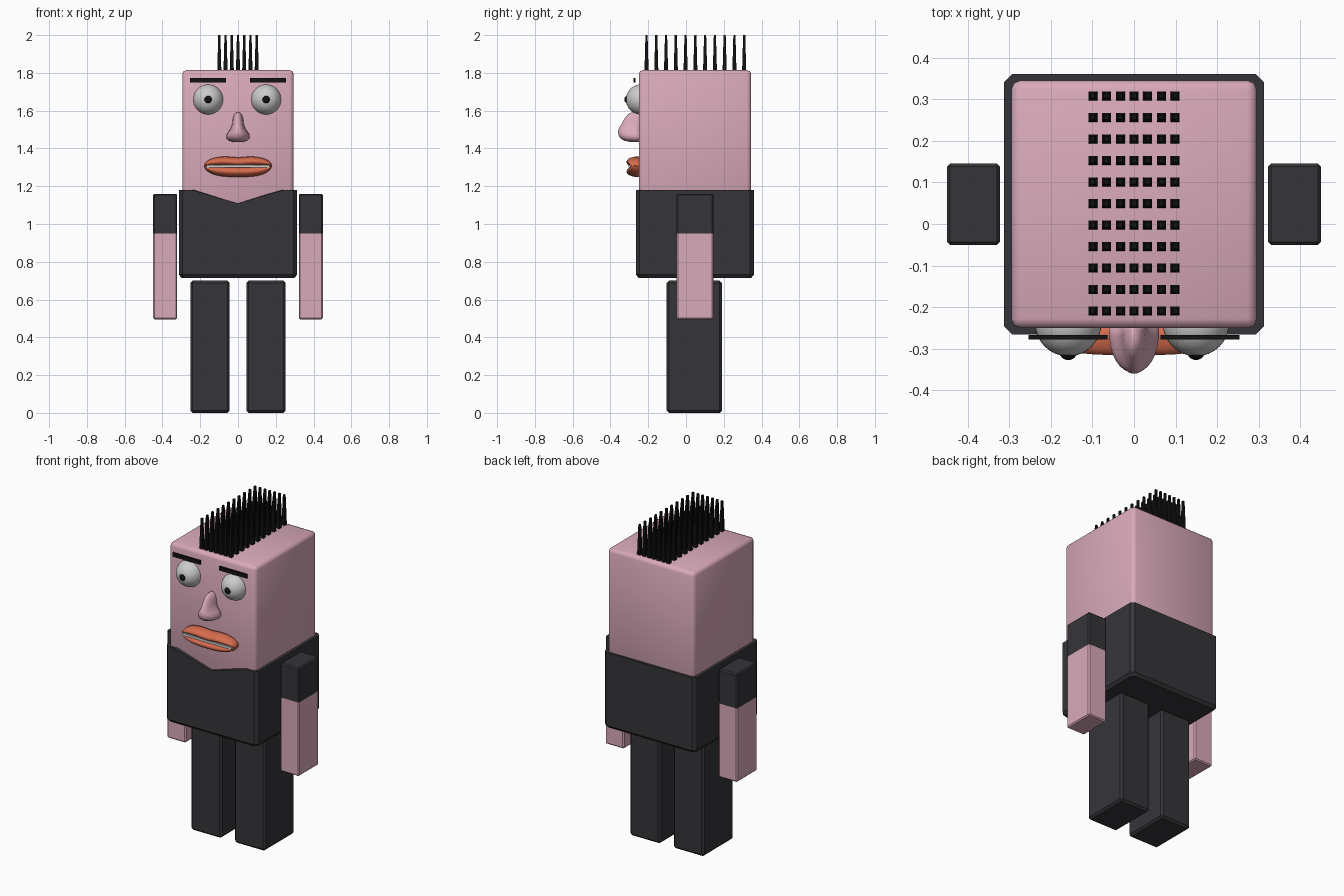
import bpy, bmesh
from math import sin, cos, pi, copysign
from mathutils import Matrix, Vector

if "Cube" in bpy.data.objects:
    bpy.data.objects.remove(bpy.data.objects["Cube"])


def material(name, rgb):
    m = bpy.data.materials.new(name)
    m.diffuse_color = (*rgb, 1)
    m.use_nodes = True
    m.node_tree.nodes["Principled BSDF"].inputs["Base Color"].default_value = m.diffuse_color
    return m


SKIN = material("skin", (0.70, 0.40, 0.49))
DARK = material("dark_cloth", (0.035, 0.035, 0.042))
LIPS = material("lips", (0.68, 0.15, 0.075))
BLACK = material("black", (0.006, 0.006, 0.006))


def finish(name, bm, mats=(), smooth=False):
    bmesh.ops.recalc_face_normals(bm, faces=bm.faces)
    me = bpy.data.meshes.new(name)
    bm.to_mesh(me)
    bm.free()
    for m in mats:
        me.materials.append(m)
    for p in me.polygons:
        p.use_smooth = smooth
    ob = bpy.data.objects.new(name, me)
    bpy.context.collection.objects.link(ob)
    return ob


def box_bm(lo, hi, bevel=0.0, segments=1):
    bm = bmesh.new()
    lo, hi = Vector(lo), Vector(hi)
    bmesh.ops.create_cube(bm, size=1, matrix=Matrix.Translation((lo + hi) / 2)
                          @ Matrix.Diagonal((*(hi - lo), 1)))
    if bevel:
        bmesh.ops.bevel(bm, geom=bm.edges[:], offset=bevel, segments=segments,
                        profile=0.5, affect='EDGES')
    return bm


def loft(rings, cap_start=True, cap_end=True):
    bm = bmesh.new()
    vs = [[bm.verts.new(p) for p in r] for r in rings]
    n = len(vs[0])
    for a, b in zip(vs, vs[1:]):
        for i in range(n):
            j = (i + 1) % n
            bm.faces.new((a[i], a[j], b[j], b[i]))
    if cap_start:
        bm.faces.new(vs[0])
    if cap_end:
        bm.faces.new(vs[-1])
    return bm


def ball(name, centre, radii, mats=()):
    bm = bmesh.new()
    bmesh.ops.create_uvsphere(bm, u_segments=32, v_segments=20, radius=1,
                              matrix=Matrix.Translation(centre) @ Matrix.Diagonal((*radii, 1)))
    return finish(name, bm, mats, True)


# Head, reaching down into the torso
finish("head", box_bm((-0.295, -0.25, 1.05), (0.295, 0.345, 1.815), 0.022, 2), [SKIN], True)

# Torso: chamfered box with a V neckline in front and an open top filled by the head
CY = 0.0475


def torso_ring(scale, z, v_z):
    w, d, c = 0.313, 0.3125, 0.02
    pts = [(-w + c, -d), (-0.245, -d), (0, -d), (0.245, -d), (w - c, -d), (w, -d + c),
           (w, d - c), (w - c, d), (-w + c, d), (-w, d - c), (-w, -d + c)]
    return [(x * scale, CY + y * scale, v_z if x == 0 else z) for x, y in pts]


finish("torso", loft([torso_ring(0.955, 0.715, 0.715), torso_ring(1, 0.732, 0.732),
                      torso_ring(1, 1.18, 1.11), torso_ring(0.93, 1.18, 1.11)],
                     cap_end=False), [DARK], False)

# Arms (sleeve above, skin below) and legs
for side, s in (("left", -1), ("right", 1)):
    x0, x1 = sorted((s * 0.322, s * 0.449))
    bm = box_bm((x0, -0.05, 0.495), (x1, 0.145, 1.16), 0.007)
    bmesh.ops.bisect_plane(bm, geom=bm.verts[:] + bm.edges[:] + bm.faces[:],
                           plane_co=(0, 0, 0.95), plane_no=(0, 0, 1))
    for f in bm.faces:
        f.material_index = int(f.calc_center_median().z > 0.95)
    finish(side + "_arm", bm, [SKIN, DARK])

    x0, x1 = sorted((s * 0.044, s * 0.252))
    finish(side + "_leg", box_bm((x0, -0.102, 0), (x1, 0.19, 0.70), 0.012), [DARK])

# Eyes, pupils and brows
for side, x in (("left", -0.158), ("right", 0.149)):
    ball(side + "_eye", (x, -0.238, 1.659), (0.08, 0.08, 0.08))
    ball(side + "_pupil", (x, -0.305, 1.659), (0.022, 0.022, 0.022), [BLACK])
    s = copysign(1, x)
    x0, x1 = sorted((s * 0.064, s * 0.253))
    finish(side + "_brow", box_bm((x0, -0.277, 1.748), (x1, -0.267, 1.772)), [BLACK])

# Nose: stacked half-round sections (height, half width, front y)
sections = [(1.434, 0.024, -0.295), (1.442, 0.050, -0.330), (1.455, 0.061, -0.349),
            (1.472, 0.061, -0.358), (1.490, 0.050, -0.360), (1.507, 0.038, -0.355),
            (1.530, 0.031, -0.341), (1.560, 0.027, -0.324), (1.580, 0.020, -0.308),
            (1.592, 0.007, -0.285)]
rings = []
for z, w, y in sections:
    rings.append([(w * cos(a), -0.24 + (y + 0.24) * abs(sin(a)) ** 0.8, z)
                  for a in (pi * i / 16 for i in range(17))])
finish("nose", loft(rings), [SKIN], True)


# Lips: oval sections swept along x, closing to rounded ends
def lip(name, mid_z, half_h, bow, bend):
    rings = []
    for i in range(25):
        t = -cos(pi * (0.02 + 0.96 * i / 24))
        k = (1 - abs(t) ** 3.5) ** 0.5
        x = 0.18 * t
        zc = 1.305 + (mid_z - 1.305) * k + bend * t * t - bow * max(0, 1 - abs(t) * 2.5)
        rings.append([(x, -0.25 + 0.065 * (0.55 + 0.45 * k) * cos(a), zc + half_h * k * sin(a))
                      for a in (2 * pi * j / 20 for j in range(20))])
        rings[-1] = [(px, -0.25 - abs(py + 0.25) if py > -0.25 else py + 0.02, pz)
                     for px, py, pz in rings[-1]]
        rings[-1] = [(px, max(py, -0.315), pz) for px, py, pz in rings[-1]]
    return finish(name, loft(rings), [LIPS], True)


lip("upper_lip", 1.332, 0.027, 0.006, 0.0)
lip("lower_lip", 1.277, 0.029, 0.0, 0.008)
finish("mouth_gap", box_bm((-0.168, -0.305, 1.298), (0.168, -0.245, 1.312)))

# Hair: grid of tapered square spikes
bm = bmesh.new()
for i in range(7):
    for j in range(11):
        m = Matrix.Translation((-0.099 + 0.033 * i, -0.209 + 0.0517 * j, 1.903))
        bmesh.ops.create_cone(bm, cap_ends=True, segments=4, radius1=0.0156, radius2=0.008,
                              depth=0.194, matrix=m @ Matrix.Rotation(pi / 4, 4, 'Z'))
lo = min(v.co.x for v in bm.verts if v.co.z < 1.85)
if lo < -0.1125:  # keep the spike sides parallel to the head
    for i in range(7):
        for j in range(11):
            c = Vector((-0.099 + 0.033 * i, -0.209 + 0.0517 * j, 0))
            vs = [v for v in bm.verts if abs(v.co.x - c.x) < 0.0163 and abs(v.co.y - c.y) < 0.02]
            bmesh.ops.rotate(bm, verts=vs, cent=c, matrix=Matrix.Rotation(pi / 4, 3, 'Z'))
finish("hair", bm, [BLACK])
